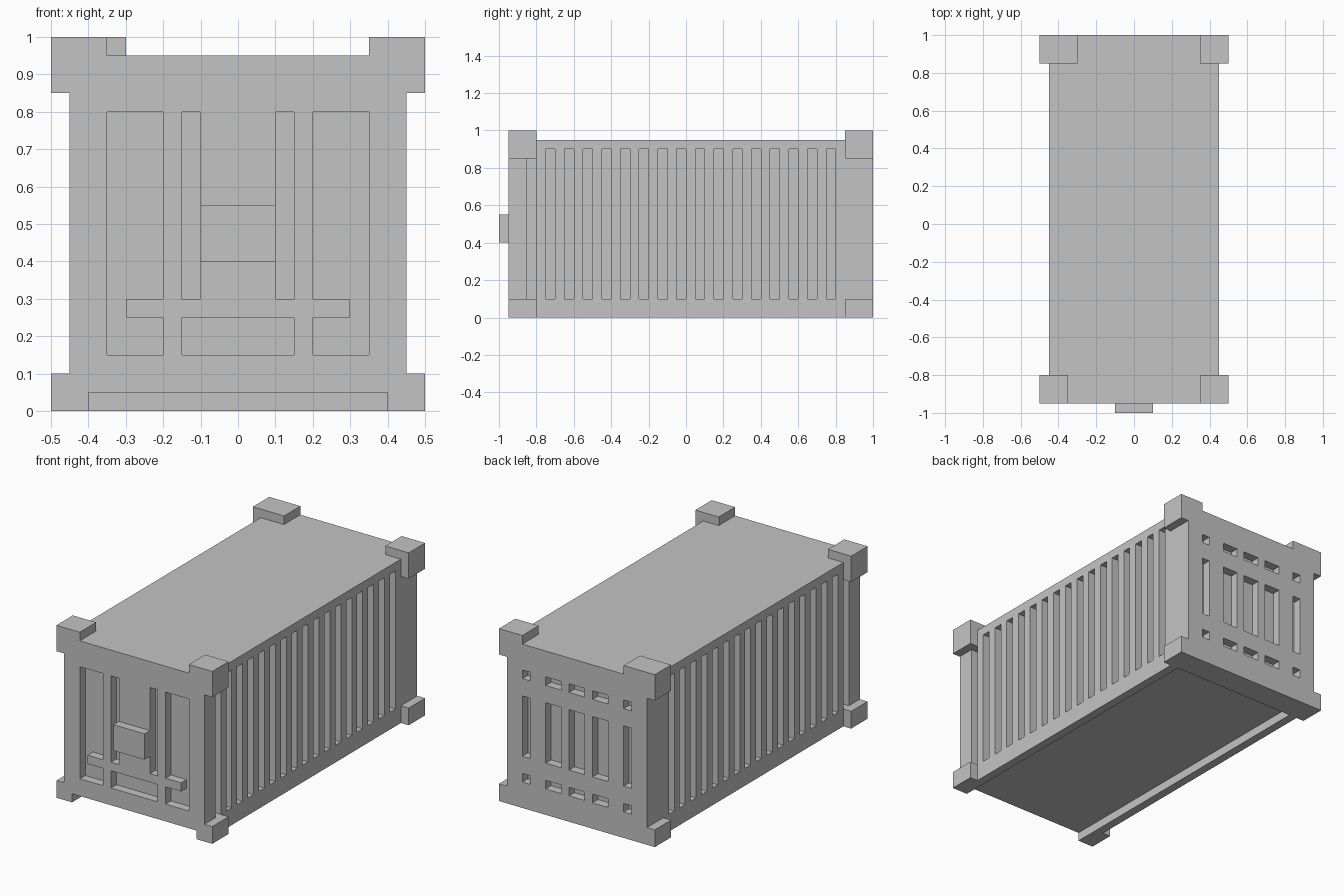
import bpy

cube = bpy.data.objects.get("Cube")
if cube:
    bpy.data.objects.remove(cube, do_unlink=True)

grey = bpy.data.materials.new("plain_grey")
grey.use_nodes = True
grey.diffuse_color = (0.55, 0.55, 0.55, 1)
grey.node_tree.nodes["Principled BSDF"].inputs["Base Color"].default_value = grey.diffuse_color


def make_boxes(name, boxes):
    """One object from boxes given as (x range, y range, z range)."""
    verts, faces = [], []
    for xs, ys, zs in boxes:
        n = len(verts)
        verts += [(x, y, z) for x in sorted(xs) for y in sorted(ys) for z in sorted(zs)]
        for f in ((0, 1, 3, 2), (4, 6, 7, 5), (0, 4, 5, 1),
                  (2, 3, 7, 6), (0, 2, 6, 4), (1, 5, 7, 3)):
            faces.append([n + i for i in f])
    mesh = bpy.data.meshes.new(name)
    mesh.from_pydata(verts, [], faces)
    mesh.materials.append(grey)
    obj = bpy.data.objects.new(name, mesh)
    bpy.context.collection.objects.link(obj)
    return obj


FRONT, BACK, SIDE, DEPTH, OUT = -0.95, 1.0, 0.45, 0.05, 0.2
body = make_boxes("container_body", [((-SIDE, SIDE), (FRONT, BACK), (0, 0.95))])
cuts = []

# Corrugation grooves along both long sides
for s in (-1, 1):
    for i in range(17):
        y = -0.85 + 0.1 * i
        cuts.append(((s * (SIDE - DEPTH), s * (SIDE + OUT)), (y, y + 0.05), (0.1, 0.9)))

# Recessed door panels on the front
door_y = (FRONT - OUT, FRONT + DEPTH)
for s in (-1, 1):
    cuts.append(((s * 0.2, s * 0.35), door_y, (0.15, 0.8)))
    cuts.append(((s * 0.1, s * 0.15), door_y, (0.3, 0.8)))
cuts.append(((-0.15, 0.15), door_y, (0.15, 0.25)))

# Grid of recesses in the back wall
for x0, x1 in ((-0.35, -0.3), (-0.2, -0.1), (-0.05, 0.05), (0.1, 0.2), (0.3, 0.35)):
    for z0, z1 in ((0.15, 0.2), (0.3, 0.65), (0.75, 0.8)):
        cuts.append(((x0, x1), (BACK - DEPTH, BACK + OUT), (z0, z1)))

# Underside channel, open at the front
cuts.append(((-0.4, 0.4), (FRONT - OUT, 0.85), (-OUT, 0.05)))

cutter = make_boxes("recess_cutter", cuts)
cutter.hide_render = True
mod = body.modifiers.new("recesses", 'BOOLEAN')
mod.operation = 'DIFFERENCE'
mod.solver = 'EXACT'
mod.object = cutter
bpy.context.view_layer.objects.active = body
bpy.ops.object.modifier_apply(modifier=mod.name)
bpy.data.objects.remove(cutter, do_unlink=True)

# Corner castings
for side, s in (("left", 1), ("right", -1)):
    for end, ys in (("front", (FRONT, -0.8)), ("back", (0.85, BACK))):
        inner = 0.3 if (side, end) == ("right", "back") else 0.35
        make_boxes(f"top_corner_{end}_{side}", [((s * inner, s * 0.5), ys, (0.85, 1))])
        make_boxes(f"bottom_corner_{end}_{side}", [((s * 0.4, s * 0.5), ys, (0, 0.1))])
    # Bar end crossing the door panel
    make_boxes(f"door_bar_{side}", [((s * 0.2, s * 0.3), (FRONT, FRONT + DEPTH), (0.25, 0.3))])

# Lock box on the doors
make_boxes("lock_box", [((-0.1, 0.1), (-1, FRONT), (0.4, 0.55))])
